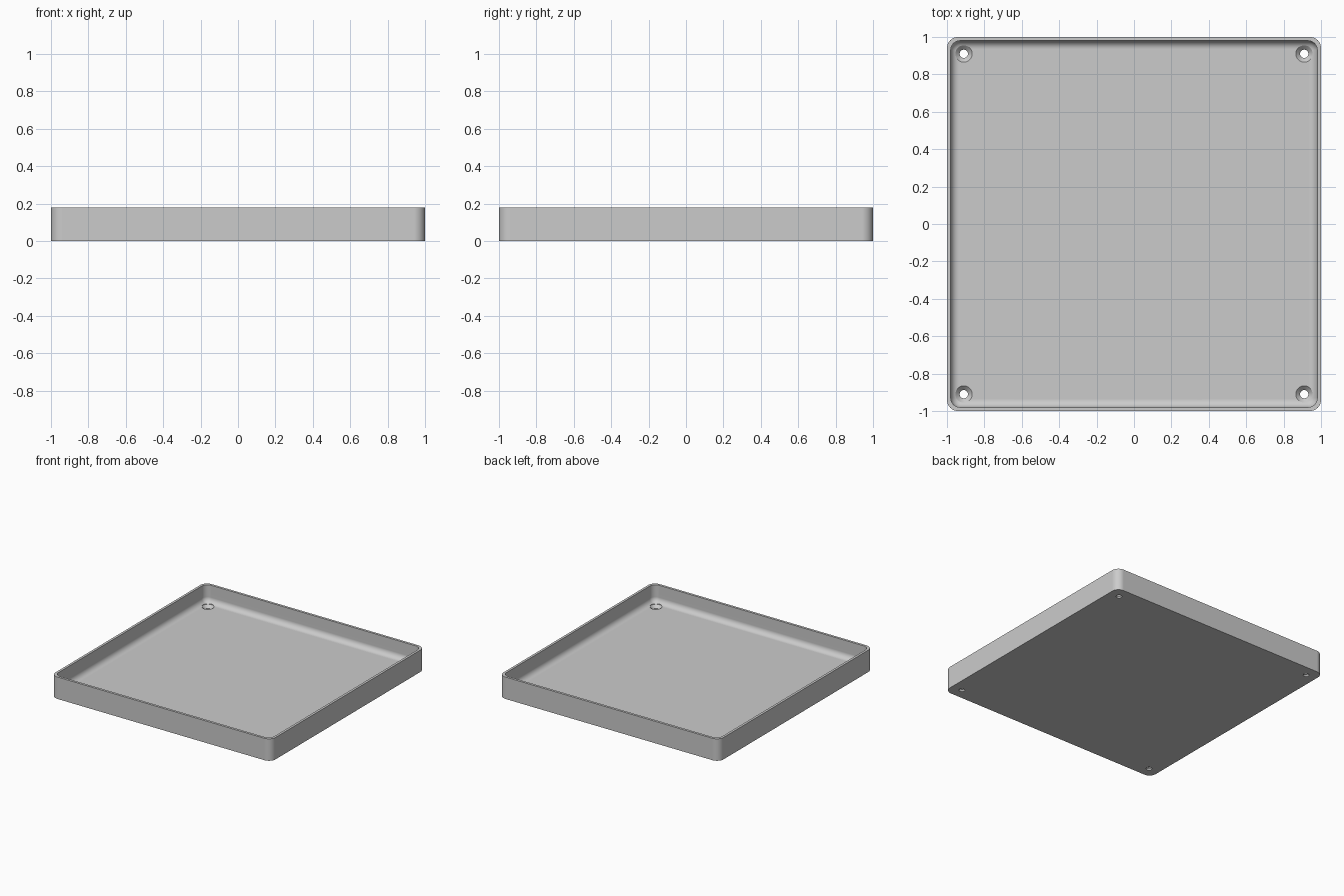
import bpy
import bmesh
from math import cos, sin, pi

if "Cube" in bpy.data.objects:
    bpy.data.objects.remove(bpy.data.objects["Cube"])

HEIGHT, FLOOR = 0.18, 0.036
OUTER_R, INNER_R, WALL, FILLET = 0.06, 0.05, 0.02, 0.045
HOLE_POS, HOLE_R, SINK_R = 0.91, 0.022, 0.045

grey = bpy.data.materials.new("grey")
grey.use_nodes = True
colour = (0.6, 0.6, 0.6, 1)
grey.diffuse_color = colour
grey.node_tree.nodes["Principled BSDF"].inputs["Base Color"].default_value = colour


def rounded_square(half, radius, z, steps=10):
    """Points of a square with rounded corners, counter-clockwise."""
    points = []
    for corner in range(4):
        mid = pi / 4 + corner * pi / 2
        sx, sy = (1 if cos(mid) > 0 else -1), (1 if sin(mid) > 0 else -1)
        for i in range(steps + 1):
            a = corner * pi / 2 + i / steps * pi / 2
            points.append((sx * (half - radius) + radius * cos(a),
                           sy * (half - radius) + radius * sin(a), z))
    return points


def circle(x, y, radius, z, sides=32):
    return [(x + radius * cos(2 * pi * i / sides),
             y + radius * sin(2 * pi * i / sides), z) for i in range(sides)]


def loft(bm, loops):
    """Skin a closed solid through a list of loops."""
    rings = [[bm.verts.new(p) for p in loop] for loop in loops]
    n = len(rings[0])
    for low, high in zip(rings, rings[1:]):
        for i in range(n):
            j = (i + 1) % n
            bm.faces.new((low[i], low[j], high[j], high[i]))
    bm.faces.new(rings[0][::-1])
    bm.faces.new(rings[-1])


def make_object(name, bm):
    bmesh.ops.recalc_face_normals(bm, faces=bm.faces)
    mesh = bpy.data.meshes.new(name)
    bm.to_mesh(mesh)
    bm.free()
    mesh.materials.append(grey)
    obj = bpy.data.objects.new(name, mesh)
    bpy.context.collection.objects.link(obj)
    return obj


# Tray shell: outer wall, thin rim, inner wall, filleted floor
inner = 1 - WALL
loops = [rounded_square(1, OUTER_R, 0),
         rounded_square(1, OUTER_R, HEIGHT),
         rounded_square(inner, INNER_R, HEIGHT)]
for i in range(11):
    a = i / 10 * pi / 2
    inset = FILLET * (1 - cos(a))
    loops.append(rounded_square(inner - inset, INNER_R - inset,
                                FLOOR + FILLET * (1 - sin(a))))
bm = bmesh.new()
loft(bm, loops)
tray = make_object("tray", bm)

# Countersunk screw holes in the four corners
bm = bmesh.new()
for x in (-HOLE_POS, HOLE_POS):
    for y in (-HOLE_POS, HOLE_POS):
        loft(bm, [circle(x, y, HOLE_R, -0.05),
                  circle(x, y, HOLE_R, FLOOR - (SINK_R - HOLE_R)),
                  circle(x, y, SINK_R, FLOOR),
                  circle(x, y, SINK_R, FLOOR + 0.05)])
cutter = make_object("screw_hole_cutter", bm)
cutter.hide_render = True

cut = tray.modifiers.new("screw_holes", "BOOLEAN")
cut.operation = "DIFFERENCE"
cut.solver = "EXACT"
cut.object = cutter

bpy.ops.object.select_all(action="DESELECT")
tray.select_set(True)
bpy.context.view_layer.objects.active = tray
bpy.ops.object.modifier_apply(modifier=cut.name)
bpy.data.objects.remove(cutter)

# Smooth rounded corners and fillet, crisp rim and flat floor
bpy.ops.object.shade_smooth_by_angle(angle=pi / 6)
normals = tray.modifiers.new("flat_faces", "WEIGHTED_NORMAL")
normals.keep_sharp = True
